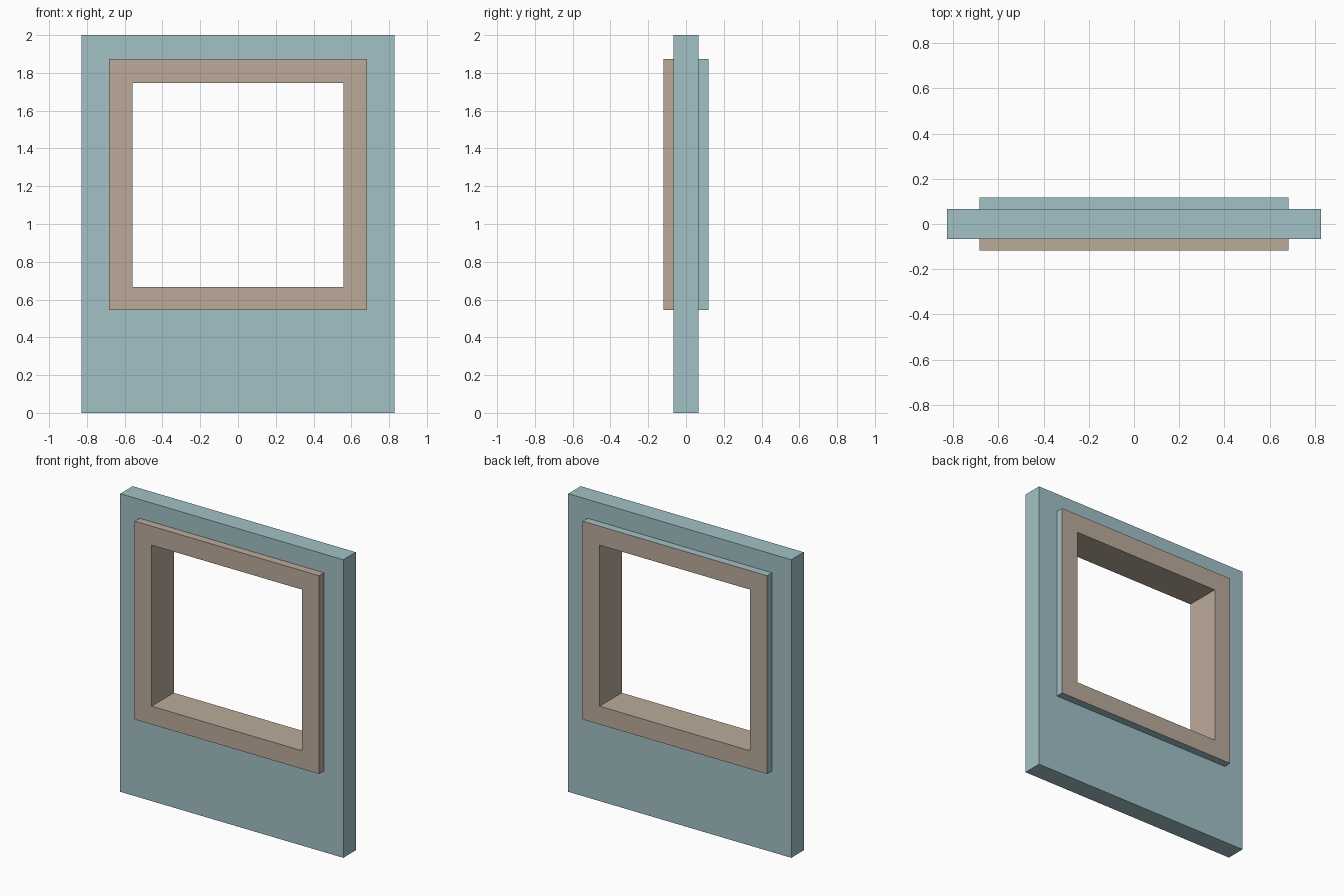
import bpy, bmesh

if "Cube" in bpy.data.objects:
    bpy.data.objects.remove(bpy.data.objects["Cube"])

def s2l(c):
    c /= 255
    return c / 12.92 if c <= 0.04045 else ((c + 0.055) / 1.055) ** 2.4

def material(name, rgb):
    m = bpy.data.materials.new(name)
    m.diffuse_color = (*[s2l(c) for c in rgb], 1)
    m.use_nodes = True
    m.node_tree.nodes["Principled BSDF"].inputs["Base Color"].default_value = m.diffuse_color
    return m

teal = material("pale teal", (162, 193, 198))
tan = material("warm tan", (187, 171, 155))

# Rectangles as (half width, bottom z, top z)
PANEL = (0.828, 0.0, 2.0)
TRIM = (0.684, 0.544, 1.874)
OPENING = (0.5585, 0.666, 1.747)
WALL_Y, TRIM_Y = 0.066, 0.118

def sweep(name, loops, mat):
    """Bridge a sequence of (rectangle, y) loops with quads."""
    bm = bmesh.new()
    rings = []
    for (hw, z0, z1), y in loops:
        rings.append([bm.verts.new((x, y, z)) for x, z in
                      ((-hw, z0), (hw, z0), (hw, z1), (-hw, z1))])
    for a, b in zip(rings, rings[1:]):
        for i in range(4):
            j = (i + 1) % 4
            bm.faces.new((a[i], b[i], b[j], a[j]))
    me = bpy.data.meshes.new(name)
    bm.to_mesh(me)
    bm.free()
    me.materials.append(mat)
    ob = bpy.data.objects.new(name, me)
    bpy.context.collection.objects.link(ob)
    return ob

# Wall panel, including the teal outer edge of the rear trim
sweep("wall_panel", [(TRIM, -WALL_Y), (PANEL, -WALL_Y), (PANEL, WALL_Y),
                     (TRIM, WALL_Y), (TRIM, TRIM_Y)], teal)

# Window frame: rear face, lining of the opening, front face and front outer edge
sweep("window_frame", [(TRIM, TRIM_Y), (OPENING, TRIM_Y), (OPENING, -TRIM_Y),
                       (TRIM, -TRIM_Y), (TRIM, -WALL_Y)], tan)
